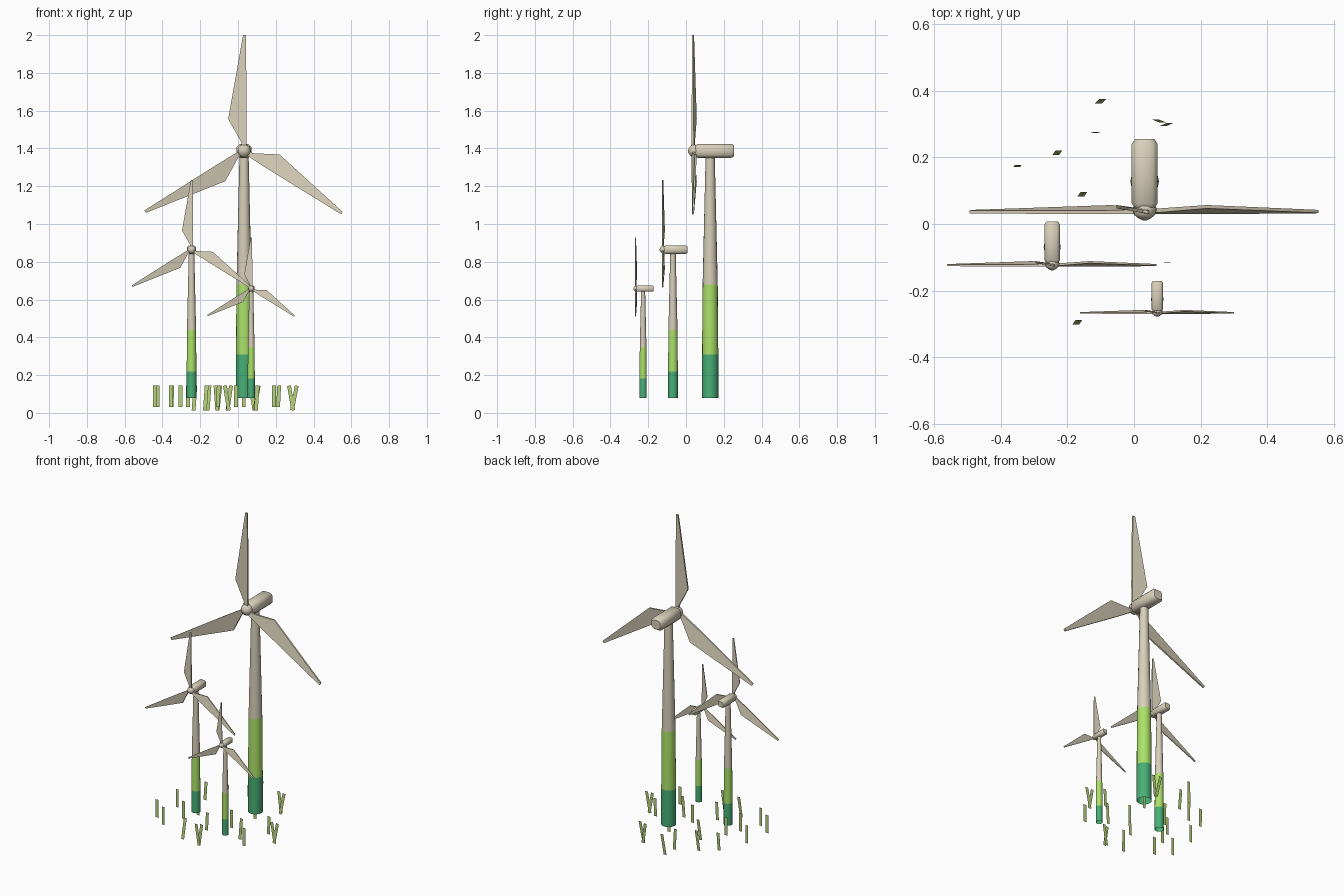
import bpy, bmesh, math
from mathutils import Matrix, Vector

if "Cube" in bpy.data.objects:
    bpy.data.objects.remove(bpy.data.objects["Cube"])


def material(name, rgb):
    m = bpy.data.materials.new(name)
    m.diffuse_color = (*rgb, 1)
    m.use_nodes = True
    m.node_tree.nodes["Principled BSDF"].inputs["Base Color"].default_value = m.diffuse_color
    return m


BEIGE = material("warm_beige", (0.69, 0.63, 0.49))
LIGHT = material("light_green", (0.41, 0.76, 0.14))
DARK = material("dark_green", (0.065, 0.43, 0.18))
GRASS = material("grass_green", (0.47, 0.64, 0.20))


def finish(bm, name, mats, matrix=Matrix(), smooth=None):
    bmesh.ops.recalc_face_normals(bm, faces=bm.faces)
    me = bpy.data.meshes.new(name)
    bm.to_mesh(me)
    bm.free()
    for m in mats:
        me.materials.append(m)
    ob = bpy.data.objects.new(name, me)
    bpy.context.collection.objects.link(ob)
    me.transform(matrix)
    if smooth:
        bpy.ops.object.select_all(action='DESELECT')
        bpy.context.view_layer.objects.active = ob
        ob.select_set(True)
        bpy.ops.object.shade_smooth_by_angle(angle=math.radians(smooth))
    return ob


def loft(bm, rings, cap=True):
    """Join rings of points into a skin, with end caps if wanted."""
    vs = [[bm.verts.new(p) for p in r] for r in rings]
    n = len(vs[0])
    for a, b in zip(vs, vs[1:]):
        for i in range(n):
            bm.faces.new((a[i], a[(i + 1) % n], b[(i + 1) % n], b[i]))
    if cap:
        bm.faces.new(vs[0][::-1])
        bm.faces.new(vs[-1])


HUB = Vector((0, -0.09, 1.307))


def tower(name, mat):
    # open tube in painted bands: dark green, light green, beige
    bm = bmesh.new()
    profile = [(0, 0.043), (0.23, 0.043), (0.60, 0.040), (1.29, 0.024)]
    rings = [[(r * math.cos(t), r * math.sin(t), z)
              for t in (i * math.tau / 16 for i in range(16))] for z, r in profile]
    loft(bm, rings, cap=False)
    for f in bm.faces:
        z = f.calc_center_median().z
        f.material_index = 0 if z < 0.23 else 1 if z < 0.60 else 2
    finish(bm, name, [DARK, LIGHT, BEIGE], mat, 40)


def nacelle(name, mat):
    # octagonal housing with chamfered ends
    bm = bmesh.new()
    rings = []
    for y, s in ((-0.080, 0.75), (-0.066, 1), (0.113, 1), (0.127, 0.75)):
        w, h, c = 0.039 * s, 0.037 * s, 0.016 * s
        pts = [(w, c - h), (w, h - c), (w - c, h), (c - w, h),
               (-w, h - c), (-w, c - h), (c - w, -h), (w - c, -h)]
        rings.append([(px, y, HUB.z + pz) for px, pz in pts])
    loft(bm, rings)
    finish(bm, name, [BEIGE], mat, 50)


def hub(name, mat):
    # rounded nose
    bm = bmesh.new()
    prof = [(0.025, 0.030), (0.008, 0.036), (-0.010, 0.032), (-0.020, 0.020), (-0.027, 0.006)]
    loft(bm, [[HUB + Vector((r * math.cos(t), y, r * math.sin(t)))
               for t in (i * math.tau / 10 for i in range(10))] for y, r in prof])
    finish(bm, name, [BEIGE], mat, 40)


def blade(name, mat, angle):
    # stations: height, left x, left y, right x, right y, thickness
    stations = [(0.02, -0.012, 0.002, 0.012, -0.002, 0.012),
                (0.045, -0.014, 0.003, 0.013, -0.002, 0.012),
                (0.169, -0.084, 0.014, 0.014, -0.003, 0.010),
                (0.614, -0.005, 0.000, 0.010, -0.002, 0.009)]
    bm = bmesh.new()
    rings = [[(lx, ly - t / 2, z), (rx, ry - t / 2, z), (rx, ry + t / 2, z), (lx, ly + t / 2, z)]
             for z, lx, ly, rx, ry, t in stations]
    loft(bm, rings)
    place = Matrix.Translation(HUB) @ Matrix.Rotation(math.radians(angle), 4, 'Y')
    finish(bm, name, [BEIGE], mat @ place, 40)


# three turbines: one design at three sizes
for size, x, y, s in [("large", 0.032, 0.128, 1.0),
                      ("medium", -0.246, -0.069, 0.6),
                      ("small", 0.07, -0.227, 0.442)]:
    mat = Matrix.Translation((x, y, 0.08)) @ Matrix.Scale(s, 4)
    tower(size + "_tower", mat)
    nacelle(size + "_nacelle", mat)
    hub(size + "_hub", mat)
    for i, a in enumerate((0, 122.2, -121.8)):
        blade(f"{size}_blade_{i + 1}", mat, a)

# grass: upright strips facing front, (x, y, sideways lean, backward lean in degrees)
strips = [(-0.44, -0.18, 0, 0), (-0.425, 0.0, 0, 0), (-0.355, -0.24, 0, 0), (-0.35, 0.175, 2, 3),
          (-0.305, -0.11, 0, 0), (-0.265, -0.02, 0, 0), (-0.23, 0.215, 4, 6),
          (-0.17, -0.295, 4, 6), (-0.155, 0.09, 4, 6), (-0.115, 0.275, -4, 1),
          (-0.105, -0.16, 3, 0), (-0.10, 0.37, 6, 6), (-0.06, -0.32, -9, 0),
          (-0.045, -0.31, 8, 0), (-0.01, -0.05, 0, 0), (0.03, 0.128, 0, 0),
          (0.075, 0.31, -10, 4), (0.10, 0.30, 9, 4), (0.10, -0.115, 4, 1),
          (0.19, -0.21, 0, 0), (0.215, 0.0, 3, 0), (0.28, -0.05, -10, 0), (0.30, -0.05, 11, 0)]
for i, (x, y, lean, back) in enumerate(strips):
    bm = bmesh.new()
    low = -0.055 if abs(lean) < 4 else -0.075
    bm.faces.new([bm.verts.new(p) for p in
                  ((-0.010, 0, low), (0.010, 0, low), (0.010, 0, 0.058), (-0.010, 0, 0.058))])
    m = (Matrix.Translation((x, y, 0.087)) @ Matrix.Rotation(math.radians(-back), 4, 'X')
         @ Matrix.Rotation(math.radians(lean), 4, 'Y'))
    finish(bm, f"grass_strip_{i + 1}", [GRASS], m)
